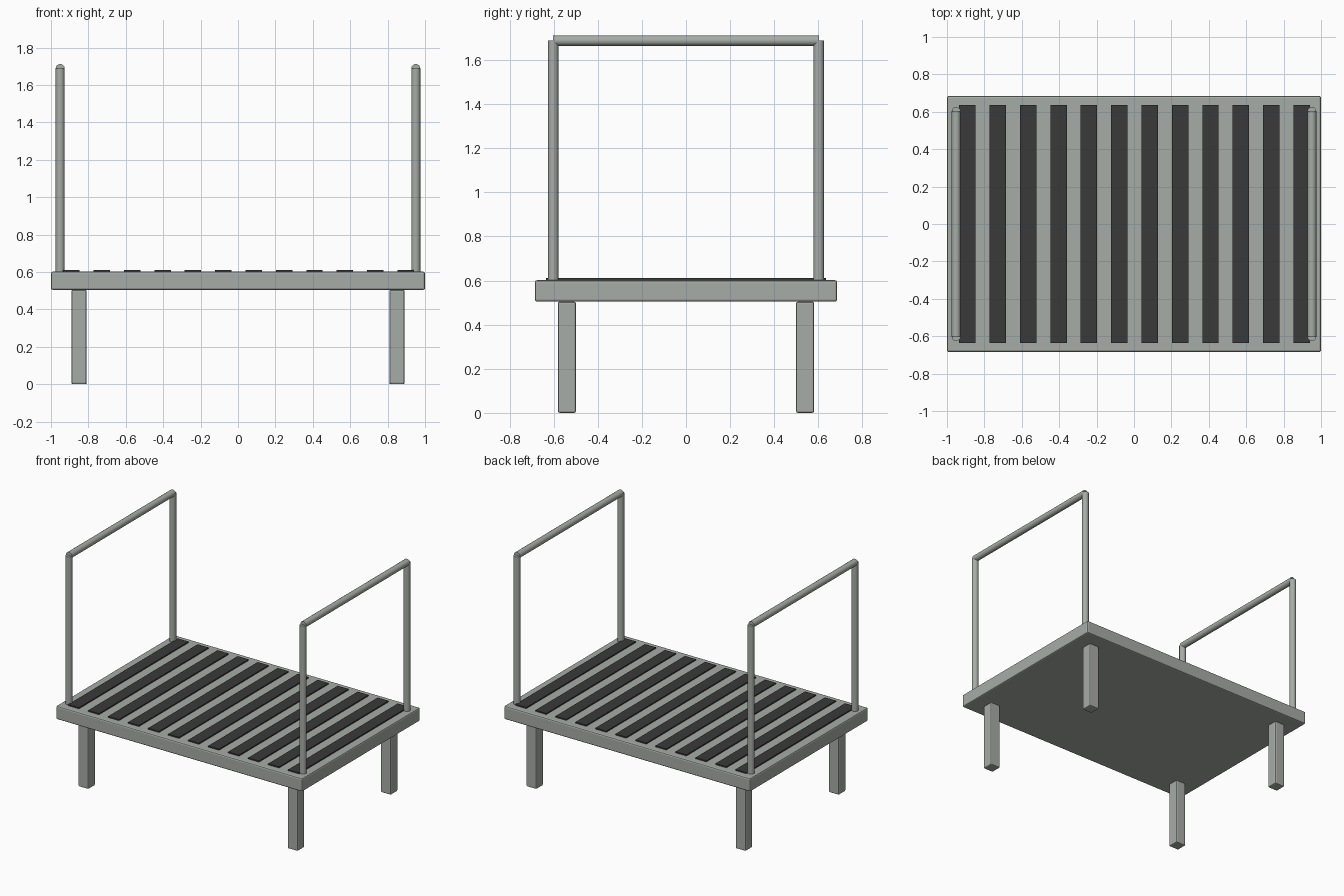
import bpy
import math

if "Cube" in bpy.data.objects:
    bpy.data.objects.remove(bpy.data.objects["Cube"], do_unlink=True)


def make_material(name, rgb):
    mat = bpy.data.materials.new(name)
    mat.use_nodes = True
    colour = (*rgb, 1.0)
    mat.diffuse_color = colour
    mat.node_tree.nodes["Principled BSDF"].inputs["Base Color"].default_value = colour
    return mat


steel = make_material("grey steel", (0.39, 0.415, 0.39))
rubber = make_material("dark rubber", (0.042, 0.042, 0.042))


def box(name, centre, size, mat, bevel=0.0):
    bpy.ops.mesh.primitive_cube_add(size=1, location=centre)
    obj = bpy.context.object
    obj.name = name
    obj.scale = size
    bpy.ops.object.transform_apply(location=False, rotation=False, scale=True)
    obj.data.materials.append(mat)
    if bevel:
        mod = obj.modifiers.new("soft edges", 'BEVEL')
        mod.width = bevel
        mod.segments = 2
    return obj


def tube(name, centre, length, mat, tilt=0.0):
    bpy.ops.mesh.primitive_cylinder_add(vertices=16, radius=0.024, depth=length,
                                        location=centre, rotation=(tilt, 0, 0))
    obj = bpy.context.object
    obj.name = name
    obj.data.materials.append(mat)
    bpy.ops.object.shade_smooth_by_angle(angle=math.radians(40))
    return obj


# Deck
DECK_TOP = 0.602
box("deck", (0, 0, 0.553), (2.0, 1.37, 0.098), steel, 0.01)

# Anti-slip strips across the deck
for i in range(12):
    box(f"grip_strip_{i + 1}", (-0.891 + 0.1625 * i, 0, DECK_TOP + 0.003),
        (0.088, 1.27, 0.012), rubber)

# Legs, posts and hand rails
RAIL_Z = 1.688
for side, sx in (("left", 1), ("right", -1)):
    for end, sy in (("front", -1), ("back", 1)):
        box(f"{end}_{side}_leg", (0.85 * sx, 0.54 * sy, 0.252),
            (0.082, 0.082, 0.504), steel, 0.008)
        tube(f"{end}_{side}_post", (0.951 * sx, 0.602 * sy, (0.59 + RAIL_Z) / 2),
             RAIL_Z - 0.59, steel)
    tube(f"{side}_hand_rail", (0.951 * sx, 0, RAIL_Z), 1.204, steel, math.pi / 2)
